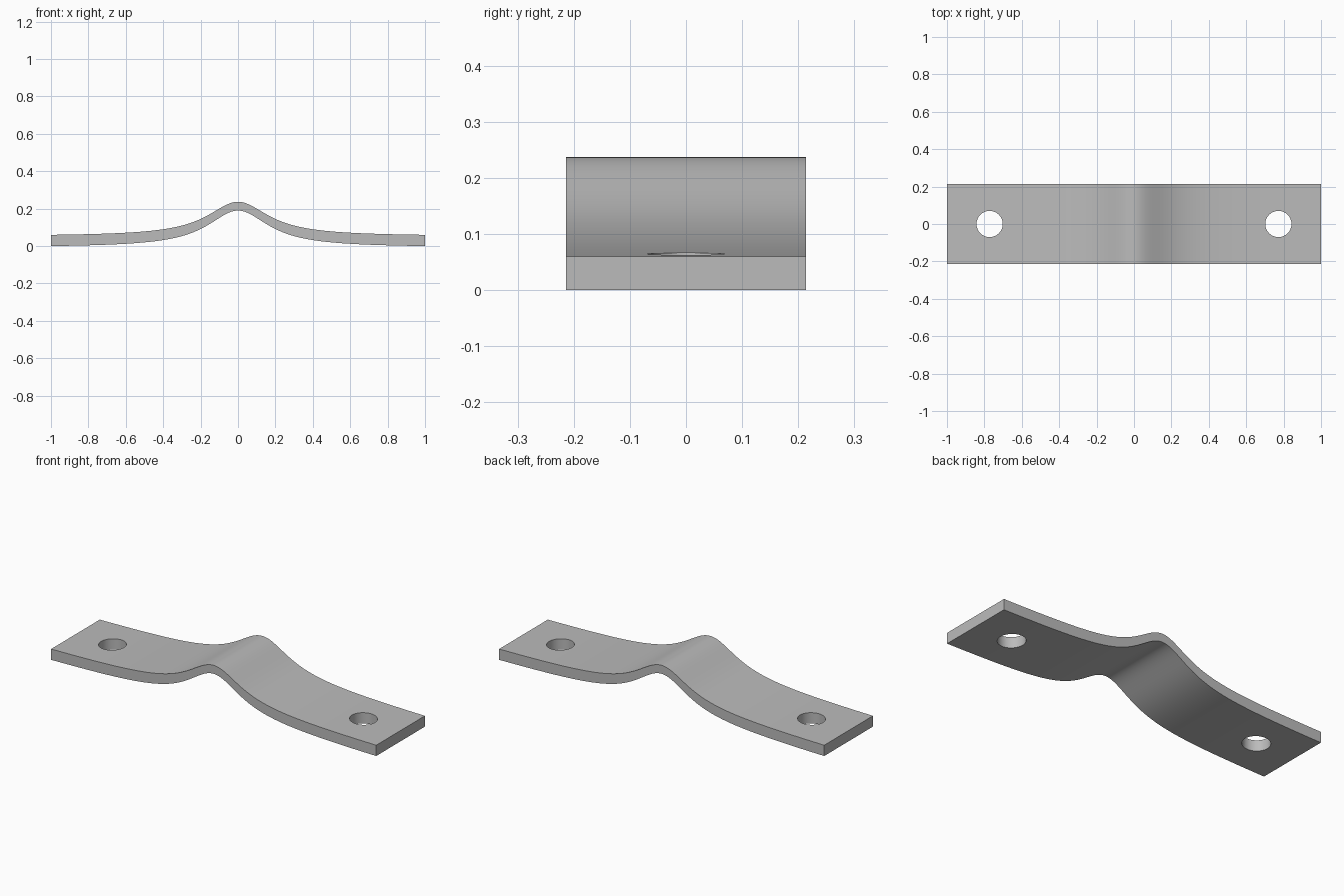
import bpy, bmesh

cube = bpy.data.objects.get("Cube")
if cube:
    bpy.data.objects.remove(cube, do_unlink=True)

HALF_WIDTH = 0.214
STEPS = 80


def bell(x, base, height):
    """Bell-shaped curve with long, nearly flat tails."""
    return base + height / (1 + (x / 0.2) ** 2)


# Plain metal
metal = bpy.data.materials.new("grey_metal")
metal.use_nodes = True
colour = (0.5, 0.5, 0.5, 1)
metal.diffuse_color = colour
metal.node_tree.nodes["Principled BSDF"].inputs["Base Color"].default_value = colour

# Bent strap: a four-cornered section carried along the bell curve
bm = bmesh.new()
rings = []
for i in range(STEPS + 1):
    t = 2 * i / STEPS - 1
    x = t * (0.5 + 0.5 * abs(t))  # finer steps near the crest
    low, high = bell(x, -0.0075, 0.1975), bell(x, 0.053, 0.184)
    corners = [(-1, low), (1, low), (1, high), (-1, high)]
    rings.append([bm.verts.new((x, s * HALF_WIDTH, z)) for s, z in corners])
for a, b in zip(rings, rings[1:]):
    for k in range(4):
        n = (k + 1) % 4
        bm.faces.new((a[k], a[n], b[n], b[k]))
bm.faces.new(rings[0])
bm.faces.new(rings[-1])
bmesh.ops.recalc_face_normals(bm, faces=bm.faces)
mesh = bpy.data.meshes.new("bent_strap")
bm.to_mesh(mesh)
bm.free()
strap = bpy.data.objects.new("bent_strap", mesh)
bpy.context.collection.objects.link(strap)
mesh.materials.append(metal)

# Bolt holes, one in each tail
for side, name in ((1, "left"), (-1, "right")):
    bpy.ops.mesh.primitive_cylinder_add(vertices=48, radius=0.07, depth=0.4,
                                        location=(side * 0.772, 0, 0.03))
    cutter = bpy.context.object
    cutter.name = name + "_hole_cutter"
    cutter.hide_render = True
    cutter.data.materials.append(metal)
    bpy.context.view_layer.objects.active = strap
    cut = strap.modifiers.new(name + "_hole", "BOOLEAN")
    cut.operation = "DIFFERENCE"
    cut.solver = "EXACT"
    cut.object = cutter
    bpy.ops.object.modifier_apply(modifier=cut.name)
    bpy.data.objects.remove(cutter, do_unlink=True)

# Smooth the bend and hole walls, keep the edges crisp
bpy.ops.object.select_all(action="DESELECT")
strap.select_set(True)
bpy.context.view_layer.objects.active = strap
bpy.ops.object.shade_smooth_by_angle(angle=0.6)
